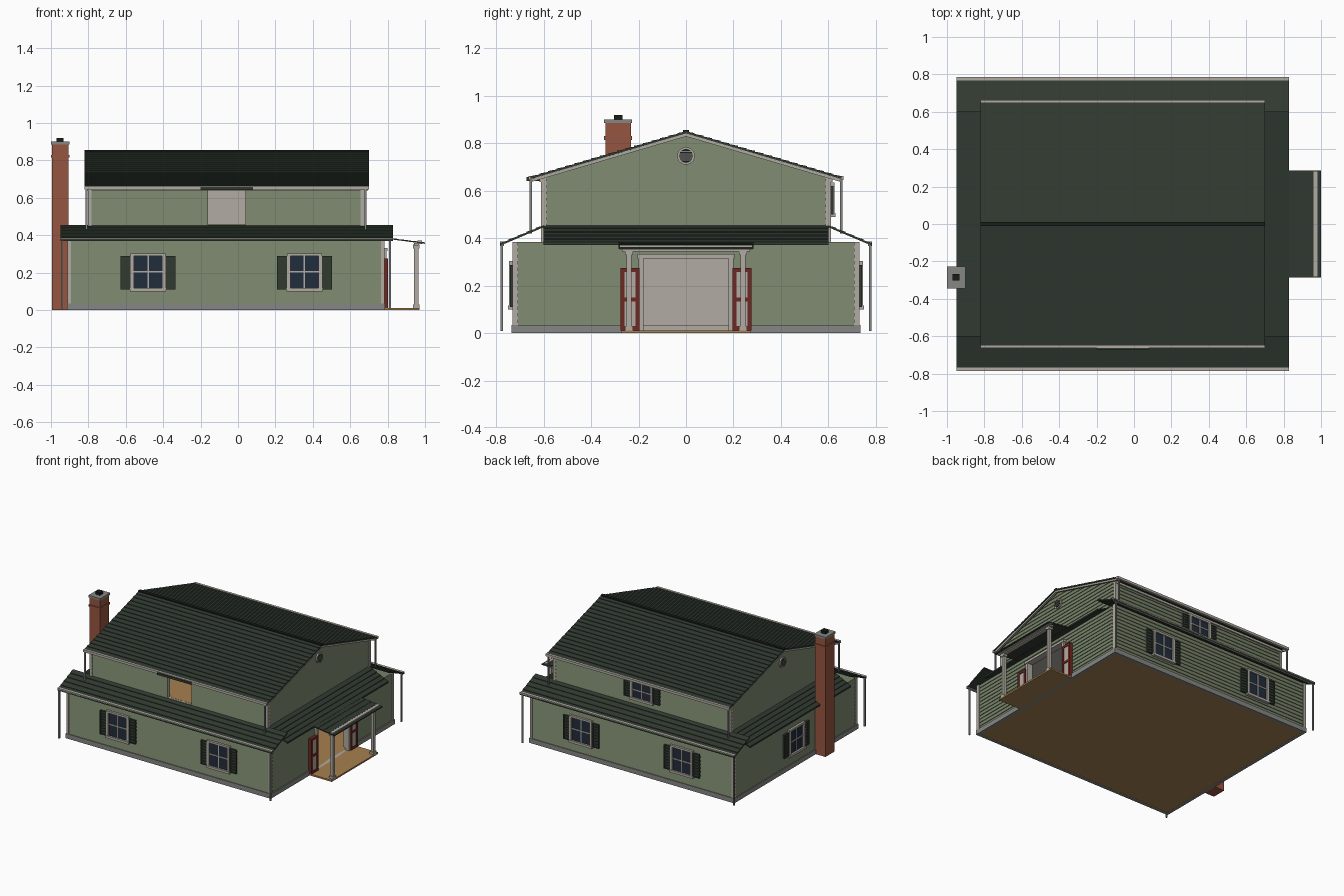
import bpy, bmesh, math
from mathutils import Matrix, Vector

if "Cube" in bpy.data.objects:
    bpy.data.objects.remove(bpy.data.objects["Cube"])


def mat(name, r, g, b):
    m = bpy.data.materials.new(name)
    m.diffuse_color = (r, g, b, 1)
    m.use_nodes = True
    m.node_tree.nodes["Principled BSDF"].inputs["Base Color"].default_value = m.diffuse_color
    return m


GREEN = mat("sage_siding", 0.19, 0.23, 0.145)
ROOF = mat("dark_shingle", 0.03, 0.042, 0.03)
TRIM = mat("beige_trim", 0.44, 0.41, 0.36)
STONE = mat("grey_stone", 0.24, 0.24, 0.23)
BRICK = mat("brick", 0.30, 0.09, 0.05)
WOOD = mat("tan_wood", 0.38, 0.22, 0.08)
RED = mat("door_red", 0.16, 0.02, 0.015)
GLASS = mat("dark_glass", 0.015, 0.025, 0.045)
BLACK = mat("black_iron", 0.01, 0.012, 0.01)


def finish(name, bm, m):
    bmesh.ops.recalc_face_normals(bm, faces=bm.faces)
    me = bpy.data.meshes.new(name)
    bm.to_mesh(me)
    bm.free()
    me.materials.append(m)
    ob = bpy.data.objects.new(name, me)
    bpy.context.collection.objects.link(ob)
    return ob


def boxes(name, m, *ranges, xf=Matrix()):
    """One object from any number of (x0, x1, y0, y1, z0, z1) boxes."""
    bm = bmesh.new()
    for x0, x1, y0, y1, z0, z1 in ranges:
        t = Matrix.Translation(((x0 + x1) / 2, (y0 + y1) / 2, (z0 + z1) / 2))
        s = Matrix.Diagonal((x1 - x0, y1 - y0, z1 - z0, 1))
        bmesh.ops.create_cube(bm, size=1, matrix=xf @ t @ s)
    return finish(name, bm, m)


def prism(name, m, pts, axis, a0, a1):
    """Extrude a (p, z) profile along x or y."""
    bm = bmesh.new()
    co = (lambda p, z, a: (a, p, z)) if axis == 'x' else (lambda p, z, a: (p, a, z))
    f = bm.faces.new([bm.verts.new(co(p, z, a0)) for p, z in pts])
    ext = bmesh.ops.extrude_face_region(bm, geom=[f])["geom"]
    bmesh.ops.translate(bm, verts=[v for v in ext if isinstance(v, bmesh.types.BMVert)],
                        vec=Vector(co(0, 0, a1 - a0)))
    return finish(name, bm, m)


def shingles(name, lo, hi, n, axis, a0, a1, th=0.008, step=0.004):
    """Sloped roof slab with stepped courses from the eave lo to the top hi."""
    at = lambda t, d: (lo[0] + (hi[0] - lo[0]) * t, lo[1] + (hi[1] - lo[1]) * t + d)
    pts = [lo, hi]
    for i in reversed(range(n)):
        pts += [at((i + 1) / n, th), at(i / n, th + step)]
    return prism(name, ROOF, pts, axis, a0, a1)


def siding_body(name, x0, x1, half_y, z0, z1, n, slope=None):
    """Closed body whose walls are lapped boards; slope narrows it into a gable."""
    bm = bmesh.new()
    prev = None
    for i in range(n):
        for k, lap in ((i, 0.005), (i + 1, 0)):
            z = z0 + (z1 - z0) * k / n
            h = half_y + lap
            if slope:
                h = min(h, max((slope[0] - z) / slope[1], 0.003))
            ring = [bm.verts.new((x, y, z)) for x, y in
                    ((x0 - lap, -h), (x1 + lap, -h), (x1 + lap, h), (x0 - lap, h))]
            if prev:
                for j in range(4):
                    bm.faces.new((prev[j], prev[j - 3], ring[j - 3], ring[j]))
            else:
                bm.faces.new(ring)
            prev = ring
    bm.faces.new(prev)
    return finish(name, bm, GREEN)


def carve(ob, *ranges):
    """Cut beige-lined rooms and openings out of a part."""
    for r in ranges:
        c = boxes("cutter", TRIM, r)
        c.hide_render = True
        md = ob.modifiers.new("cut", 'BOOLEAN')
        md.operation, md.solver, md.object = 'DIFFERENCE', 'EXACT', c
        md.material_mode = 'TRANSFER'
        bpy.context.view_layer.update()
        me = bpy.data.meshes.new_from_object(ob.evaluated_get(bpy.context.evaluated_depsgraph_get()))
        ob.modifiers.clear()
        ob.data = me
        bpy.data.objects.remove(c)


def window(name, x, y, angle, z0, z1):
    """Four-pane window with louvred shutters; local -y points outwards."""
    xf = Matrix.Translation((x, y, 0)) @ Matrix.Rotation(angle, 4, 'Z')
    zm = (z0 + z1) / 2
    boxes(name + "_glass", GLASS, (-.08, .08, -.008, .01, z0 + .01, z1 - .01), xf=xf)
    boxes(name + "_frame", TRIM, (-.093, -.075, -.018, .01, z0, z1), (.075, .093, -.018, .01, z0, z1),
          (-.093, .093, -.018, .01, z1 - .015, z1), (-.097, .097, -.022, .01, z0 - .006, z0 + .012),
          (-.004, .004, -.012, .01, z0, z1), (-.08, .08, -.012, .01, zm - .004, zm + .004), xf=xf)
    parts = []
    for s in (-1, 1):
        a, b = sorted((s * .093, s * .147))
        parts += [(a, b, -.008, .01, z0 + .005, z1 - .015)]
        parts += [(a, a + .008, -.014, .01, z0 + .005, z1 - .015), (b - .008, b, -.014, .01, z0 + .005, z1 - .015)]
        n = int((z1 - z0) / .02)
        for i in range(n):
            z = z0 + .005 + (z1 - z0 - .026) * i / (n - 1)
            parts.append((a, b, -.013, .01, z, z + .006))
    boxes(name + "_shutters", ROOF, *parts, xf=xf)


# Lower storey: foundation, floor, lapped walls with the side doorway
door_cut = (.70, .90, -.18, .18, .012, .315)
foundation = boxes("foundation", STONE, (-.915, .787, -.735, .735, 0, .035))
carve(foundation, (-.89, .76, -.71, .71, -.1, .1), door_cut)
boxes("ground_floor", WOOD, (-.90, .78, -.72, .72, .001, .011))
lower = siding_body("lower_walls", -.905, .775, .725, .03, .385, 13)
carve(lower, (-.88, .75, -.70, .70, 0, .36), door_cut)

# Upper storey with gable ends and the open front doorway
upper = siding_body("upper_walls", -.795, .668, .605, .38, .838, 17, (.84, .293))
carve(upper, (-.77, .645, -.58, .58, .45, .64), (-.16, .04, -.75, -.5, .455, .64))
boxes("upper_floor", WOOD, (-.78, .65, -.59, .59, .445, .456))
boxes("upper_doorway_hood", ROOF, (-.20, .08, -.672, -.60, .642, .658))

# Corner boards on both storeys
for name, xa, xb, h, z0, z1 in (("lower", -.912, .784, .732, .03, .385), ("upper", -.803, .676, .612, .38, .655)):
    boxes(name + "_corner_boards", TRIM, *[
        (xa if s < 0 else xb - w, xa + w if s < 0 else xb, -h if t < 0 else h - d, -h + d if t < 0 else h, z0, z1)
        for s in (-1, 1) for t in (-1, 1) for w, d in ((.02, .01), (.01, .024))])

# Main roof, ridge cap and rake boards
for s, side in ((-1, "front"), (1, "back")):
    shingles("main_roof_" + side, (s * .655, .65), (0, .842), 18, 'x', -.82, .70)
    # Skirt roof, gutters and downspouts on the long sides
    shingles("skirt_roof_" + side, (s * .785, .368), (s * .598, .447), 5, 'x', -.95, .83)
    for nm, y, z, xa, xb in (("upper", .655, .645, -.82, .70), ("lower", .776, .368, -.95, .83)):
        boxes(f"{nm}_gutter_{side}", TRIM, (xa, xb, s * y - .009, s * y + .009, z, z + .018))
        z0 = .42 if nm == "upper" else .008
        boxes(f"{nm}_downspouts_{side}", STONE, *[
            (x - .005, x + .005, s * y - .005, s * y + .005, z0, z) for x in (xa + .01, xb - .018)])
    boxes("upper_frieze_" + side, TRIM, (-.80, .672, s * .612 - .005, s * .612 + .005, .638, .655))
boxes("ridge_cap", BLACK, (-.82, .70, -.012, .012, .846, .856))
for nm, a in (("left", -.815), ("right", .682)):
    prism("rake_board_" + nm, TRIM, [(-.65, .651), (0, .842), (.65, .651), (.65, .638), (0, .829), (-.65, .638)],
          'x', a, a + .013)

# Skirt roof on the short sides
shingles("skirt_roof_right", (.83, .372), (.668, .447), 5, 'y', -.60, .60)
shingles("skirt_roof_left", (-.95, .372), (-.795, .447), 5, 'y', -.60, .60)

# Windows
for nm, x in (("left", -.481), ("right", .355)):
    window("front_window_" + nm, x, -.728, 0, .105, .303)
    window("back_window_" + nm, x, .728, math.pi, .105, .303)
window("back_upper_window", -.065, .608, math.pi, .495, .635)
window("side_window", -.908, 0, -math.pi / 2, .105, .303)

# Round gable vents
for nm, x, s in (("right", .672, 1), ("left", -.799, -1)):
    for part, r, d, m in (("ring", .037, .016, TRIM), ("screen", .029, .02, BLACK)):
        bm = bmesh.new()
        bmesh.ops.create_cone(bm, cap_ends=True, segments=24, radius1=r, radius2=r, depth=d,
                              matrix=Matrix.Translation((x, 0, .747)) @ Matrix.Rotation(math.pi / 2, 4, 'Y'))
        finish(f"vent_{part}_{nm}", bm, m)
    boxes("vent_slats_" + nm, STONE, *[
        (x - .012, x + .012, -w, w, .747 + z - .002, .747 + z + .002)
        for z in (-.018, -.009, 0, .009, .018) for w in [math.sqrt(.029 ** 2 - z * z)]])

# Chimney
boxes("chimney", BRICK, (-.995, -.907, -.34, -.232, 0, .885), (-1, -.902, -.345, -.227, .815, .83))
boxes("chimney_cap", STONE, (-1, -.902, -.345, -.227, .885, .90))
boxes("chimney_pot", BLACK, (-.97, -.933, -.303, -.268, .90, .92))

# Porch: deck, posts, beam, roof
boxes("porch_deck", WOOD, (.76, .97, -.275, .275, 0, .012))
boxes("porch_posts", TRIM, *[
    (.953 - w, .953 + w, y - w, y + w, z0, z1) for y in (-.24, .24)
    for w, z0, z1 in ((.011, .01, .35), (.017, .01, .03), (.017, .33, .35))])
boxes("porch_beam", TRIM, (.94, .966, -.27, .27, .345, .358))
shingles("porch_roof", (1.0, .354), (.77, .384), 5, 'y', -.285, .285, .006, .002)
boxes("porch_gutter", TRIM, (.96, .984, -.28, .28, .352, .372))

# Doorway surround and the two open doors
boxes("door_surround", TRIM, (.77, .795, -.20, -.18, .012, .32), (.77, .795, .18, .20, .012, .32),
      (.77, .80, -.205, .205, .315, .333))
for s, nm in ((-1, "left"), (1, "right")):
    a, b = sorted((s * .195, s * .276))
    boxes("door_panel_" + nm, TRIM, (.78, .798, a + .005, b - .005, .015, .27))
    boxes("door_frame_" + nm, RED, (.78, .803, a, a + .017, .012, .275), (.78, .803, b - .017, b, .012, .275),
          *[(.78, .803, a, b, z, z + .017) for z in (.012, .133, .258)])
